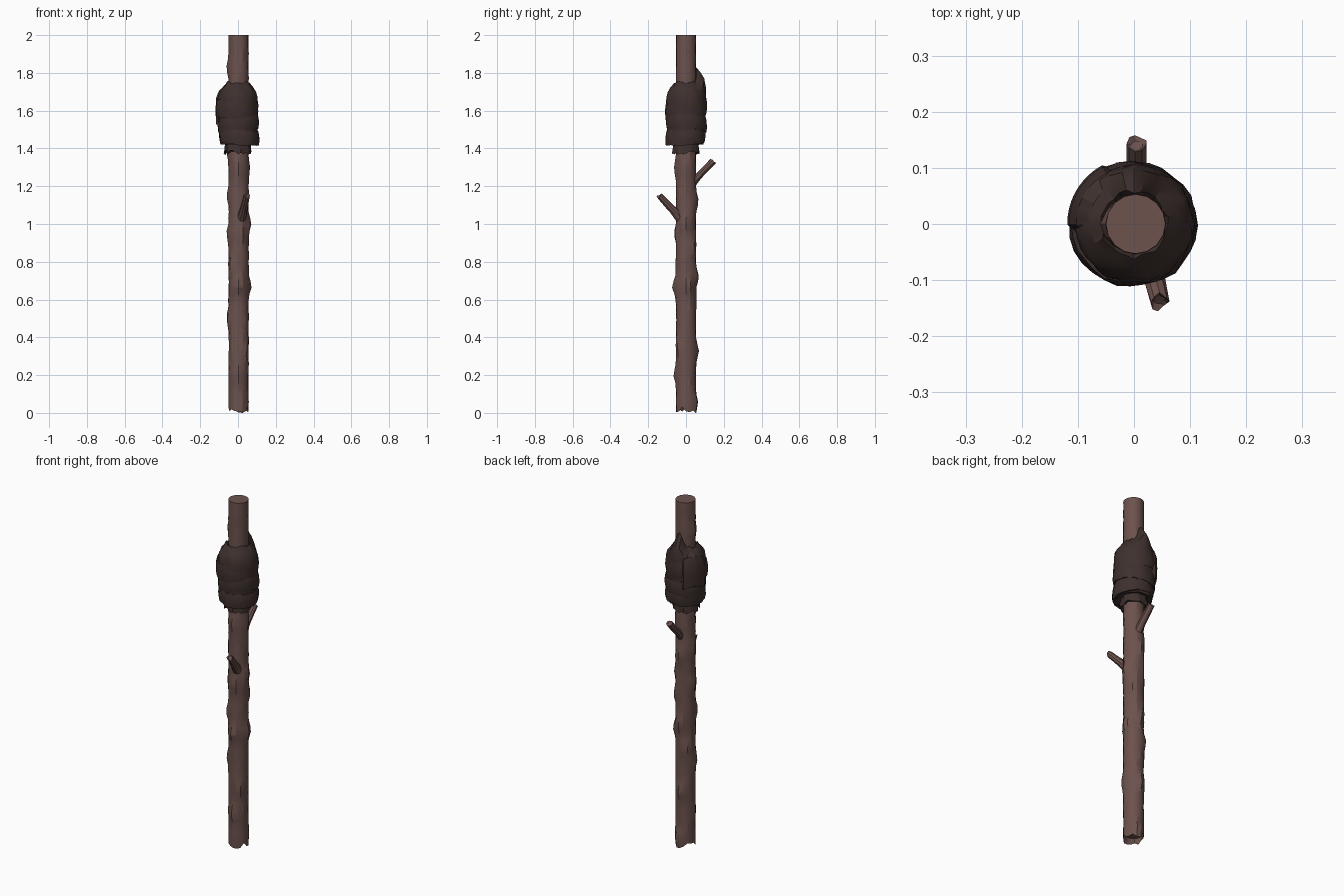
import bpy, math, random
from math import sin, cos, pi, tau, exp
from mathutils import Vector

if "Cube" in bpy.data.objects:
    bpy.data.objects.remove(bpy.data.objects["Cube"])

random.seed(4)


def material(name, rgb):
    m = bpy.data.materials.new(name)
    m.diffuse_color = (*rgb, 1)
    m.use_nodes = True
    m.node_tree.nodes["Principled BSDF"].inputs["Base Color"].default_value = m.diffuse_color
    return m


wood = material("wood", (0.15, 0.085, 0.075))
cloth = material("cloth", (0.048, 0.030, 0.027))


def angle_diff(a, b):
    return (a - b + pi) % tau - pi


def skin(name, rows, sides, point, mat, caps=(False, False), smooth=25):
    """Skin a tube through rings; point(row, angle, side) gives each vertex."""
    verts = [point(r, tau * i / sides, i) for r in rows for i in range(sides)]
    faces = []
    for k in range(len(rows) - 1):
        for i in range(sides):
            j = (i + 1) % sides
            a, b = k * sides, (k + 1) * sides
            faces.append((a + i, a + j, b + j, b + i))
    if caps[0]:
        faces.append(tuple(reversed(range(sides))))
    if caps[1]:
        n = (len(rows) - 1) * sides
        faces.append(tuple(range(n, n + sides)))
    me = bpy.data.meshes.new(name)
    me.from_pydata(verts, [], faces)
    me.materials.append(mat)
    ob = bpy.data.objects.new(name, me)
    bpy.context.collection.objects.link(ob)
    bpy.context.view_layer.objects.active = ob
    ob.select_set(True)
    bpy.ops.object.shade_smooth_by_angle(angle=math.radians(smooth))
    ob.select_set(False)
    return ob


# Shaft: knobbly pole; knots are (angle in degrees, height, size)
knots = [(180, 1.83, .010), (180, 1.38, .010), (170, 1.15, .010), (180, .95, .012),
         (190, .50, .012), (0, 1.00, .015), (10, .67, .018), (0, 1.30, .009),
         (270, .67, .021), (270, .20, .012), (265, 1.30, .012), (280, .95, .012),
         (90, 1.12, .014), (90, .72, .016), (95, .33, .016), (75, .05, .014),
         (225, .78, .012), (135, .58, .012), (315, .35, .010), (45, .88, .010)]
ragged = [random.uniform(0, .035) for _ in range(16)]
ragged[3] = 0


def shaft_point(row, a, i):
    z, r = row
    if z > 1.99:
        bump = 0
    else:
        bump = sum(s * exp(-(angle_diff(a, math.radians(d)) / .5) ** 2 - ((z - h) / .04) ** 2)
                   for d, h, s in knots) + random.uniform(-.0015, .0015)
    if z == 0:
        z = ragged[i]
    r += bump
    return Vector((.003 + r * cos(a), r * sin(a), z))


shaft_rows = [(.035, .012), (.04, .042), (0, .053)]
shaft_rows += [(.06 + .0335 * k, .053) for k in range(58)] + [(2.0, .053)]
skin("shaft", shaft_rows, 16, shaft_point, wood, (True, True))


# Broken twigs: short tapering stubs with splintered ends
def twig(name, start, end, r0, r1):
    s, e = Vector(start), Vector(end)
    rot = (e - s).to_track_quat('Z', 'Y')
    length = (e - s).length
    chips = [random.uniform(-.008, .006) for _ in range(9)]

    def point(row, a, i):
        t, r, chip = row
        r *= random.uniform(.94, 1.06)
        return s + rot @ Vector((r * cos(a), r * sin(a), t * length + chip * chips[i]))

    rows = [(0, r0 * 1.25, 0), (.35, r0, 0), (.65, (r0 + r1) / 2, 0),
            (1, r1, 1), (.95, r1 * .6, 0)]
    skin(name, rows, 9, point, wood, (True, True))


twig("back_twig", (.005, .03, 1.215), (.005, .146, 1.335), .019, .018)
twig("front_twig", (.018, -.03, 1.03), (.047, -.14, 1.15), .021, .017)


# Cloth layers: irregular rings with creases, tilted bands and a raised back
def wrap(name, rows, peak=0, tilt=(0, 0), centre=(0, 0), jag=0, crease=.002, sides=28):
    jags = [random.uniform(-jag, jag) for _ in range(sides)]

    def point(row, a, i):
        z, r, lift, rag = row
        fold = crease * (sin(7 * a + z * 40) + .8 * sin(11 * a - z * 65))
        r += fold + random.uniform(-.001, .001)
        z += lift * peak * exp(-(angle_diff(a, pi / 2) / .42) ** 2)
        z += (tilt[0] * cos(a) + tilt[1] * sin(a)) + rag * jags[i]
        return Vector((centre[0] + r * cos(a), centre[1] + r * sin(a), z))

    return skin(name, rows, sides, point, cloth)


# Main bundle, gathered against the shaft at the top
wrap("cloth_bundle", [(1.43, .055, 0, 0), (1.42, .092, 0, 0), (1.45, .099, 0, 0),
                      (1.49, .101, 0, 0), (1.53, .103, 0, 0), (1.58, .105, 0, 0),
                      (1.63, .106, .2, 0), (1.67, .104, .6, 0), (1.70, .096, .9, 0),
                      (1.725, .078, 1, 0), (1.745, .059, 1.1, 1), (1.73, .050, 1, 0)],
     peak=.08, jag=.012, crease=.0022)


# Overlapping bands wound round the bundle
def band(name, z, height, r, tilt, centre):
    h = height / 2
    wrap(name, [(z - h, r - .014, 0, 0), (z - h - .003, r - .002, 0, 1), (z - h * .3, r + .002, 0, 0),
                (z + h * .4, r + .001, 0, 0), (z + h, r - .004, 0, 1), (z + h - .004, r - .016, 0, 0)],
         tilt=tilt, centre=centre, jag=.003, crease=.0015)


band("lower_band", 1.465, .075, .104, (-.008, .006), (.006, -.003))
band("middle_band", 1.535, .075, .107, (.010, -.008), (.002, .002))
band("upper_band", 1.615, .09, .109, (-.006, .012), (-.006, 0))

# Ragged hem hanging below the bundle
wrap("cloth_hem", [(1.44, .066, 0, 0), (1.40, .069, 0, 0), (1.378, .071, 0, 1), (1.385, .055, 0, 0)],
     jag=.014, crease=.003)


# Loose end folded flat over one side
def flap_point(row, a, i):
    z, r = row
    a = pi * .62 + (a / tau) * pi * .46
    edge = 0 if 0 < i < 11 else -.012
    return Vector(((r + edge) * cos(a), (r + edge) * sin(a), z + .012 * sin(a * 3) + random.uniform(-.003, .003)))


skin("cloth_flap", [(1.525, .104), (1.53, .116), (1.60, .119), (1.665, .116), (1.70, .103), (1.715, .08)],
     12, flap_point, cloth)
